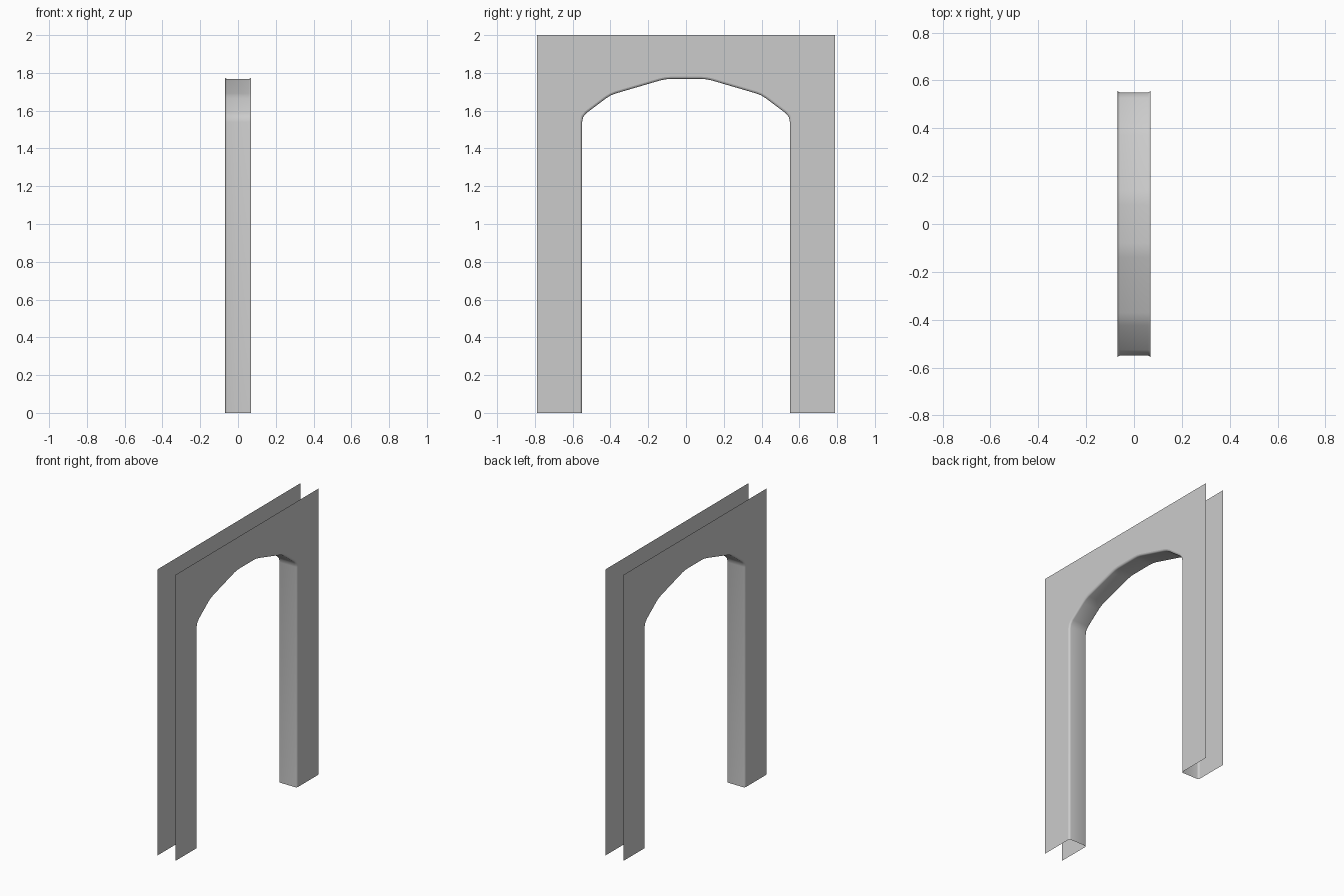
import bpy, bmesh, math
from mathutils import Vector

if "Cube" in bpy.data.objects:
    bpy.data.objects.remove(bpy.data.objects["Cube"])

HALF_T = 0.07     # half wall thickness
HALF_W = 0.788    # half wall width
TOP = 2.0
EDGE = 0.012      # rounded edge around the opening


def rounded(points, cut):
    """Round every inner corner of a polyline with a short curve."""
    out = [points[0]]
    for a, b, c in zip(points, points[1:], points[2:]):
        p = b + (a - b).normalized() * cut
        q = b + (c - b).normalized() * cut
        for t in (0, 0.5, 1):
            out.append(p * (1 - t) ** 2 + b * 2 * t * (1 - t) + q * t * t)
    return out + [points[-1]]


def offset(points, d):
    """Push the opening outline outwards into the wall."""
    res = []
    for i, p in enumerate(points):
        if i in (0, len(points) - 1):
            res.append(p + Vector((math.copysign(d, p.x), 0)))
            continue
        n = Vector((0, 0))
        for a, b in ((points[i - 1], p), (p, points[i + 1])):
            e = (b - a).normalized()
            n += Vector((-e.y, e.x))
        n.normalize()
        e = (p - points[i - 1]).normalized()
        res.append(p + n * (d / n.dot(Vector((-e.y, e.x)))))
    return res


def make(name, faces_from):
    bm = bmesh.new()
    faces_from(bm)
    me = bpy.data.meshes.new(name)
    bm.to_mesh(me)
    bm.free()
    ob = bpy.data.objects.new(name, me)
    bpy.context.collection.objects.link(ob)
    return ob


# Opening outline (y, z), left foot over the arch to the right foot
right = [Vector(p) for p in ((0.55, 0), (0.55, 1.57), (0.40, 1.683), (0.11, 1.768))]
left = [Vector((-p.x, p.y)) for p in right]
outline = rounded(left + right[::-1], 0.03)


# Two open wall faces
def wall(x):
    def build(bm):
        hole = offset(outline, EDGE)
        outer = [Vector(p) for p in ((HALF_W, 0), (HALF_W, TOP), (-HALF_W, TOP), (-HALF_W, 0))]
        loop = hole + outer
        if x < 0:
            loop.reverse()
        f = bm.faces.new([bm.verts.new((x, p.x, p.y)) for p in loop])
        f.normal_update()
        if f.normal.x * x < 0:
            f.normal_flip()
        bmesh.ops.triangulate(bm, faces=[f])
    return build


make("wall_face_right", wall(HALF_T))
make("wall_face_left", wall(-HALF_T))


# Lining of the opening with rounded edges
def lining(bm):
    section = [(EDGE * (1 - math.cos(a)), EDGE * (1 - math.sin(a)))
               for a in (0, math.pi / 6, math.pi / 3, math.pi / 2)]
    section = [(-HALF_T + dx, d) for dx, d in section]
    section += [(-x, d) for x, d in section[::-1]]
    rows = [[bm.verts.new((x, p.x, p.y)) for p in offset(outline, d)] for x, d in section]
    for r, s in zip(rows, rows[1:]):
        for i in range(len(r) - 1):
            bm.faces.new((r[i], s[i], s[i + 1], r[i + 1]))
    # normals look into the opening
    bm.normal_update()
    mid = max(bm.faces, key=lambda f: f.calc_area())
    if mid.normal.y * mid.calc_center_median().y > 0:
        bmesh.ops.reverse_faces(bm, faces=bm.faces[:])


ob = make("arch_lining", lining)
bpy.context.view_layer.objects.active = ob
ob.select_set(True)
bpy.ops.object.shade_smooth_by_angle(angle=math.radians(35))
